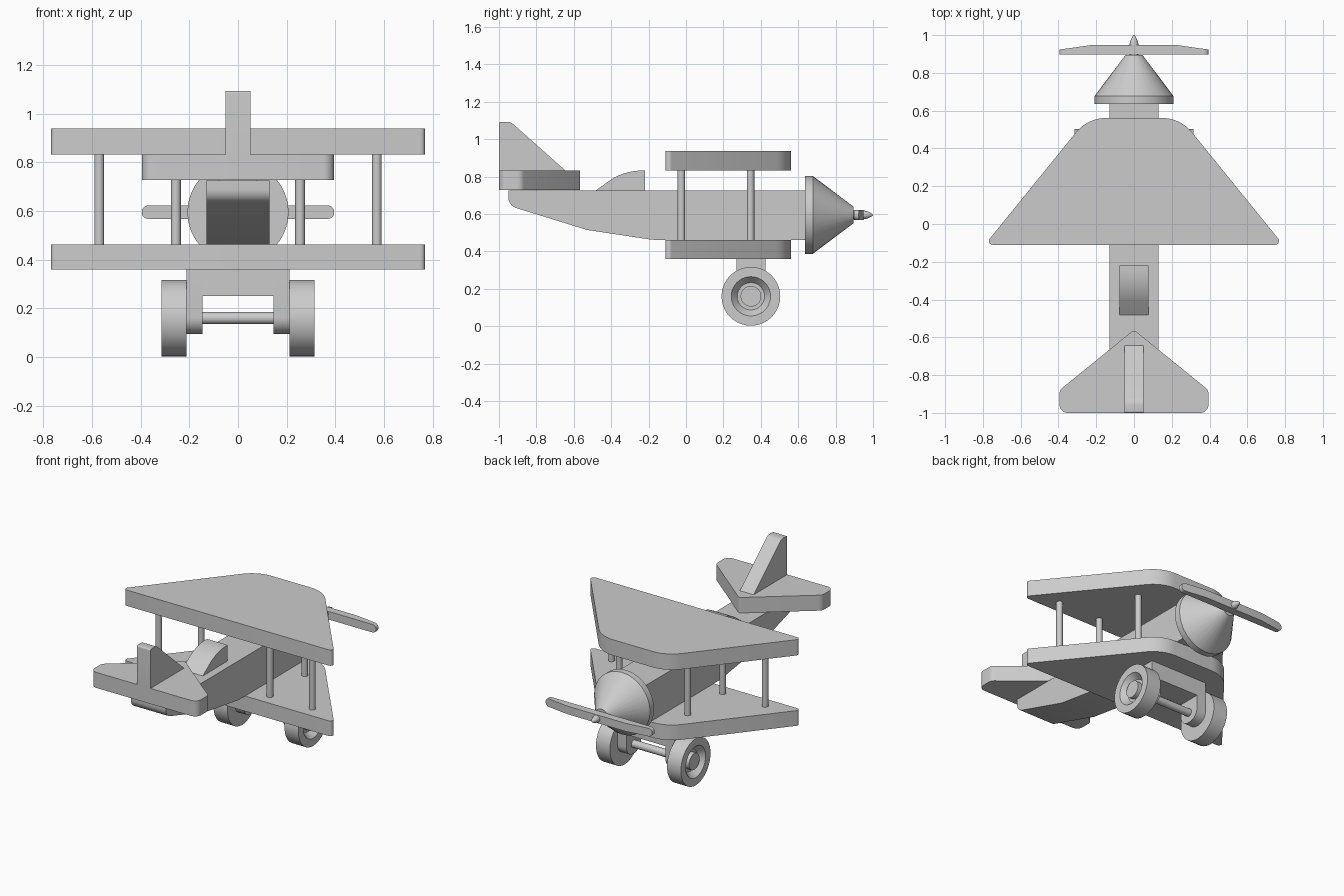
import bpy, bmesh
from math import pi, sin, cos, tan, radians
from mathutils import Vector

if "Cube" in bpy.data.objects:
    bpy.data.objects.remove(bpy.data.objects["Cube"])


def finish(name, bm):
    bmesh.ops.remove_doubles(bm, verts=bm.verts, dist=1e-5)
    bmesh.ops.recalc_face_normals(bm, faces=bm.faces)
    me = bpy.data.meshes.new(name)
    bm.to_mesh(me)
    bm.free()
    me.shade_smooth()
    me.set_sharp_from_angle(angle=radians(30))
    ob = bpy.data.objects.new(name, me)
    bpy.context.collection.objects.link(ob)
    return ob


def rounded(corners, steps=8):
    """Outline from (u, v, radius) corners, with each corner filleted."""
    out, n = [], len(corners)
    for i, (u, v, r) in enumerate(corners):
        p = Vector((u, v))
        if r == 0:
            out.append(p)
            continue
        a = (Vector(corners[i - 1][:2]) - p).normalized()
        b = (Vector(corners[(i + 1) % n][:2]) - p).normalized()
        half = a.angle(b) / 2
        c = p + (a + b).normalized() * (r / sin(half))
        s = p + a * (r / tan(half)) - c
        e = p + b * (r / tan(half)) - c
        total = pi - 2 * half
        for k in range(steps + 1):
            t = k / steps
            out.append(c + (s * sin((1 - t) * total) + e * sin(t * total)) / sin(total))
    return out


def prism_bm(corners, axis, lo, hi):
    """Extrude an outline along axis: X takes (y,z), Y takes (x,z), Z takes (x,y)."""
    place = {'X': lambda p, d: (d, p[0], p[1]),
             'Y': lambda p, d: (p[0], d, p[1]),
             'Z': lambda p, d: (p[0], p[1], d)}[axis]
    bm = bmesh.new()
    pts = rounded(corners)
    rings = [[bm.verts.new(place(p, d)) for p in pts] for d in (lo, hi)]
    for ring in rings:
        bm.faces.new(ring)
    for i in range(len(pts)):
        bm.faces.new((rings[0][i - 1], rings[0][i], rings[1][i], rings[1][i - 1]))
    return bm


def prism(name, corners, axis, lo, hi):
    return finish(name, prism_bm(corners, axis, lo, hi))


def mirrored(half):
    """Complete a left-right symmetric outline from its right half."""
    return half + [(-u, v, r) for u, v, r in reversed(half) if u > 0]


def lathe(name, profile, axis, centre, sides=32):
    """Revolve (distance along axis, radius) points about an axis through centre."""
    place = {'X': lambda d, a, b: (d, a, b),
             'Y': lambda d, a, b: (a, d, b),
             'Z': lambda d, a, b: (a, b, d)}[axis]
    bm = bmesh.new()
    rings = []
    for d, r in profile:
        rings.append([bm.verts.new(Vector(place(d, r * cos(2 * pi * k / sides), r * sin(2 * pi * k / sides)))
                                   + Vector(centre)) for k in range(sides)])
    for r0, r1 in zip(rings, rings[1:]):
        for k in range(sides):
            bm.faces.new((r0[k - 1], r0[k], r1[k], r1[k - 1]))
    for ring, (d, r) in ((rings[0], profile[0]), (rings[-1], profile[-1])):
        if r > 0.001:
            bm.faces.new(ring)
    return finish(name, bm)


# fuselage and headrest
prism("fuselage", [(0.64, 0.725, 0), (0.64, 0.462, 0), (-0.18, 0.462, 0.3), (-0.53, 0.515, 0),
                   (-0.95, 0.645, 0.06), (-0.95, 0.725, 0)], 'X', -0.13, 0.13)
prism("headrest", [(-0.49, 0.72, 0), (-0.335, 0.832, 0.3), (-0.22, 0.832, 0), (-0.22, 0.72, 0)],
      'X', -0.077, 0.077)

# wings
wing = mirrored([(0.245, 0.562, 0.21), (0.79, -0.11, 0.02)])
prism("upper_wing", wing, 'Z', 0.832, 0.938)
prism("lower_wing", wing, 'Z', 0.36, 0.462)

# tail
prism("tailplane", mirrored([(0, -0.56, 0.02), (0.395, -0.88, 0.045), (0.395, -1.0, 0.045)]),
      'Z', 0.728, 0.832)
prism("tail_fin", [(-1.0, 0.83, 0), (-1.0, 1.093, 0.01), (-0.938, 1.093, 0.06), (-0.642, 0.83, 0)],
      'X', -0.051, 0.051)

# nose cone and spinner
axis_z = 0.595
lathe("nose_cone", [(0.635, 0.208), (0.678, 0.208), (0.895, 0.045)], 'Y', (0, 0, axis_z))
lathe("spinner", [(0.89, 0.025), (0.945, 0.025), (0.97, 0.019), (0.99, 0.01), (0.998, 0.004), (1.0, 0.0)],
      'Y', (0, 0, axis_z), 24)

# propeller, thinned towards the tips
bm = prism_bm(mirrored([(0.395, axis_z + 0.027, 0.025), (0.395, axis_z - 0.027, 0.025)]), 'Y', 0.897, 0.948)
for x in (-0.22, 0.22):
    bmesh.ops.bisect_plane(bm, geom=bm.verts[:] + bm.edges[:] + bm.faces[:],
                           plane_co=(x, 0, 0), plane_no=(1, 0, 0))
for v in bm.verts:
    if v.co.y > 0.92:
        v.co.y -= 0.14 * max(0, abs(v.co.x) - 0.22)
finish("propeller", bm)

# undercarriage: top plate, rounded legs, axle
wy, wz = 0.347, 0.16
prism("undercarriage_plate", [(-0.145, 0.36, 0), (0.145, 0.36, 0), (0.145, 0.25, 0), (-0.145, 0.25, 0)],
      'Y', wy - 0.077, wy + 0.077)
lathe("axle", [(-0.22, 0.025), (0.22, 0.025)], 'X', (0, wy, wz), 20)

for side, s in (("right", 1), ("left", -1)):
    prism(side + "_undercarriage_leg",
          [(wy - 0.077, 0.36, 0), (wy + 0.077, 0.36, 0), (wy + 0.077, 0.094, 0.07), (wy - 0.077, 0.094, 0.07)],
          'X', s * 0.145, s * 0.212)
    # wheels with a dished face and a hub
    lathe(side + "_wheel", [(s * d, r) for d, r in (
        (0.212, 0.157), (0.315, 0.157), (0.315, 0.105), (0.275, 0.073), (0.275, 0.055), (0.305, 0.055))],
        'X', (0, wy, wz), 40)
    # wing struts
    for name, x, y in (("front", 0.255, 0.345), ("rear", 0.255, -0.025), ("outer", 0.57, -0.025)):
        lathe(f"{side}_{name}_strut", [(0.455, 0.02), (0.84, 0.02)], 'Z', (s * x, y, 0), 20)
